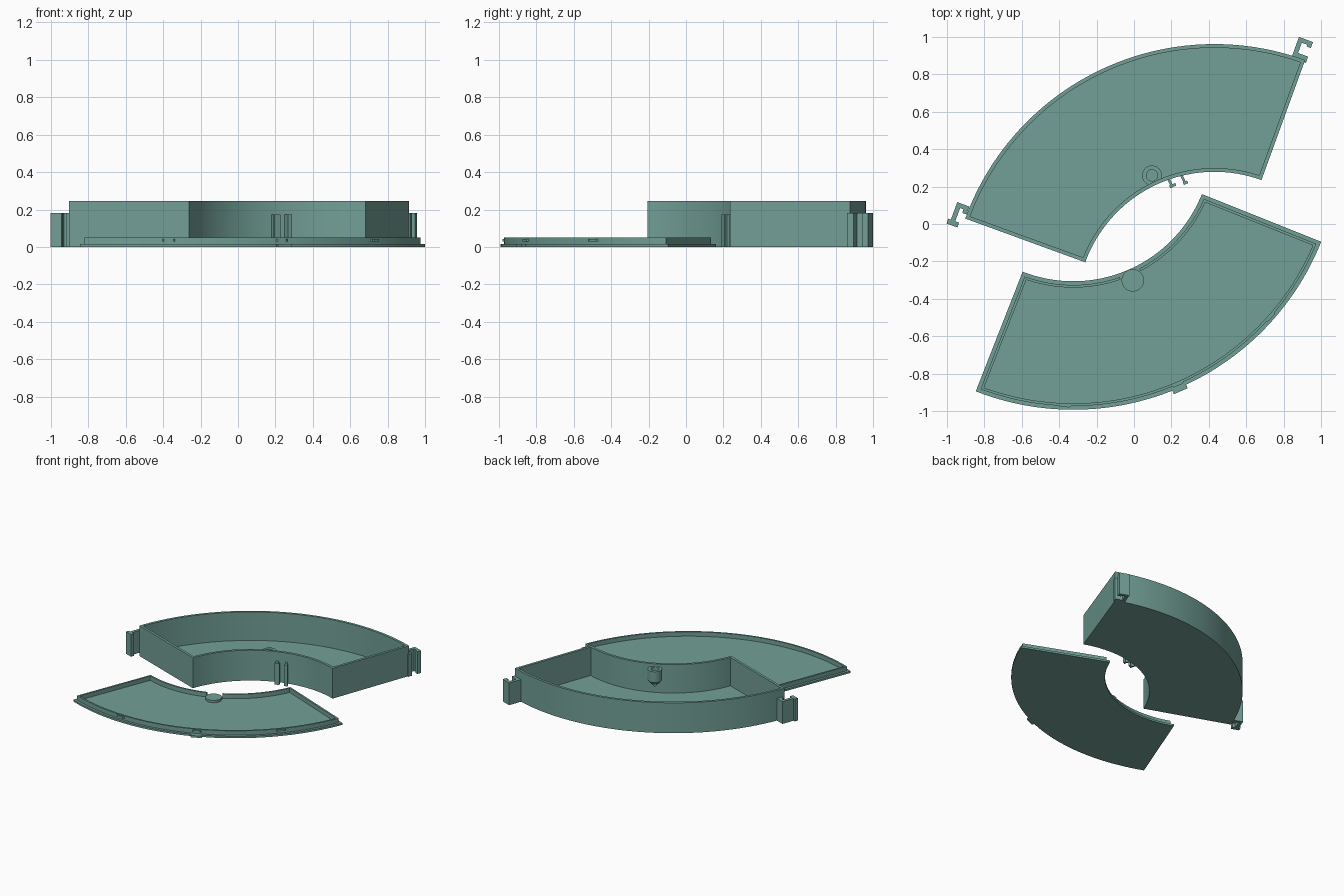
import bpy, bmesh, math
from mathutils import Vector

if "Cube" in bpy.data.objects:
    bpy.data.objects.remove(bpy.data.objects["Cube"])

mat = bpy.data.materials.new("sage_green")
mat.diffuse_color = (0.17, 0.35, 0.31, 1)
mat.use_nodes = True
mat.node_tree.nodes["Principled BSDF"].inputs["Base Color"].default_value = mat.diffuse_color

TRAY_C, LID_C = Vector((0.43, -0.456)), Vector((-0.325, 0.435))
TRAY = (TRAY_C, 0.735, 1.418, math.radians(70), math.radians(160))
LID = (LID_C, 0.741, 1.428, math.radians(-111.4), math.radians(-21.8))
N = 48


def polar(c, r, a):
    return Vector((c.x + r * math.cos(a), c.y + r * math.sin(a)))


def finish(bm, name):
    bmesh.ops.recalc_face_normals(bm, faces=bm.faces)
    me = bpy.data.meshes.new(name)
    bm.to_mesh(me)
    bm.free()
    ob = bpy.data.objects.new(name, me)
    bpy.context.collection.objects.link(ob)
    me.materials.append(mat)
    bpy.ops.object.select_all(action='DESELECT')
    ob.select_set(True)
    bpy.context.view_layer.objects.active = ob
    bpy.ops.object.shade_smooth_by_angle(angle=math.radians(30))
    return ob


def sector(shape, inset=0.0, gap=0.0):
    """Ring-sector outline, starting and ending at the middle of the inner arc."""
    c, r, R, a0, a1 = shape
    r, R = r + inset, R - inset
    ri, ro = math.asin(inset / r), math.asin(inset / R)
    mid = (a0 + a1) / 2

    def arc(rad, s, e, n):
        return [polar(c, rad, s + (e - s) * i / n) for i in range(n + 1)]
    pts = arc(r, mid + gap, a1 - ri, N // 2)
    pts += arc(R, a1 - ro, a0 + ro, N)
    pts += arc(r, a0 + ri, mid - gap, N // 2)
    return pts if gap else pts[:-1]


def loft(name, shape, levels):
    """Stack outlines given as (inset, z) and close both ends."""
    bm = bmesh.new()
    rings = [[bm.verts.new((*p, z)) for p in sector(shape, d)] for d, z in levels]
    n = len(rings[0])
    for a, b in zip(rings, rings[1:]):
        for i in range(n):
            j = (i + 1) % n
            bm.faces.new((a[i], a[j], b[j], b[i]))
    bm.faces.new(rings[0])
    bm.faces.new(rings[-1])
    return finish(bm, name)


def prism(name, pts, z0, z1, origin=(0, 0), angle=0.0):
    """Extruded polygon in a turned local frame."""
    bm = bmesh.new()
    o, ca, sa = Vector(origin), math.cos(angle), math.sin(angle)
    flat = [(o.x + u * ca - v * sa, o.y + u * sa + v * ca) for u, v in pts]
    lo = [bm.verts.new((*p, z0)) for p in flat]
    hi = [bm.verts.new((*p, z1)) for p in flat]
    for i in range(len(pts)):
        j = (i + 1) % len(pts)
        bm.faces.new((lo[i], lo[j], hi[j], hi[i]))
    bm.faces.new(lo)
    bm.faces.new(hi)
    return finish(bm, name)


def lathe(name, centre, profile, n=32):
    bm = bmesh.new()
    rings = []
    for r, z in profile:
        if r == 0:
            rings.append([bm.verts.new((*centre, z))] * n)
        else:
            rings.append([bm.verts.new((*polar(centre, r, math.tau * i / n), z)) for i in range(n)])
    for a, b in zip(rings, rings[1:]):
        for i in range(n):
            j = (i + 1) % n
            vs = list(dict.fromkeys((a[i], a[j], b[j], b[i])))
            bm.faces.new(vs)
    return finish(bm, name)


# Tray: open box with outer walls, rim and floor
loft("tray", TRAY, [(0, 0), (0, 0.245), (0.02, 0.245), (0.02, 0.015)])

# Screw boss on the tray's inner wall, with a blind hole and a cone below
lathe("screw_boss", polar(TRAY_C, 0.79, math.radians(115)),
      [(0, 0.13), (0.03, 0.13), (0.03, 0.222), (0.053, 0.222), (0.053, 0.135), (0, 0.075)])

# Connector clips at the tray's outer corners
turn = math.radians(-20)
prism("left_clip", [(0, 0), (0.069, 0), (0.069, -0.045), (0.045, -0.045), (0.045, -0.025),
                    (0.025, -0.025), (0.025, -0.1), (0.047, -0.1), (0.047, -0.127),
                    (-0.015, -0.127), (-0.015, -0.1), (0, -0.1)],
      0, 0.18, (-0.945, 0.117), turn)
prism("right_clip", [(0, 0), (0.08, 0), (0.08, -0.034), (0.056, -0.034), (0.056, -0.024),
                     (0.025, -0.024), (0.025, -0.082), (0.082, -0.082), (0.082, -0.118),
                     (0.06, -0.118), (0.06, -0.108), (0, -0.108)],
      0, 0.18, (0.882, 1.0), turn)

# Pair of hooks on the concave wall
wall = polar(TRAY_C, 0.735, math.radians(106))
for name, a, b, f0, f1, low, top in (("hook_a", -0.05, -0.036, -0.055, -0.02, -0.04, 0.016),
                                     ("hook_b", 0.021, 0.034, 0.018, 0.043, -0.055, -0.004)):
    prism(name, [(a, top), (a, low + 0.015), (f0, low + 0.015), (f0, low), (f1, low),
                 (f1, low + 0.015), (b, low + 0.015), (b, top)],
          0, 0.172, wall, math.radians(25))

# Lid plate
loft("lid_plate", LID, [(0, 0), (0, 0.015)])

# Raised lip around the lid, open at the screw position
bm = bmesh.new()
g = 0.075
out, inn = sector(LID, 0.02, g), sector(LID, 0.034, g)
rows = [[bm.verts.new((*p, z)) for p in loop]
        for loop, z in ((out, 0.014), (out, 0.05), (inn, 0.05), (inn, 0.014))]
for k in range(4):
    a, b = rows[k], rows[(k + 1) % 4]
    for i in range(len(a) - 1):
        bm.faces.new((a[i], a[i + 1], b[i + 1], b[i]))
for e in (0, -1):
    bm.faces.new([row[e] for row in rows])
finish(bm, "lid_lip")

# Round screw pad in the lip's gap
mid = (LID[3] + LID[4]) / 2
lathe("screw_pad", polar(LID_C, 0.802, mid), [(0, 0.014), (0.06, 0.014), (0.06, 0.034), (0, 0.034)])

# Finger tab on the lid's outer edge
prism("finger_tab", [(-0.04, -0.02), (0.04, -0.02), (0.04, 0.025), (-0.04, 0.025)],
      0, 0.015, polar(LID_C, 1.428, mid), mid + math.pi / 2)

# Snap bumps on the outside of the lip
for k, deg in enumerate((-91.8, math.degrees(mid), -41.4)):
    a = math.radians(deg)
    prism(f"snap_bump_{k + 1}", [(-0.04, 0.006), (-0.025, -0.007), (0.025, -0.007), (0.04, 0.006)],
          0.03, 0.042, polar(LID_C, 1.408, a), a + math.pi / 2)
